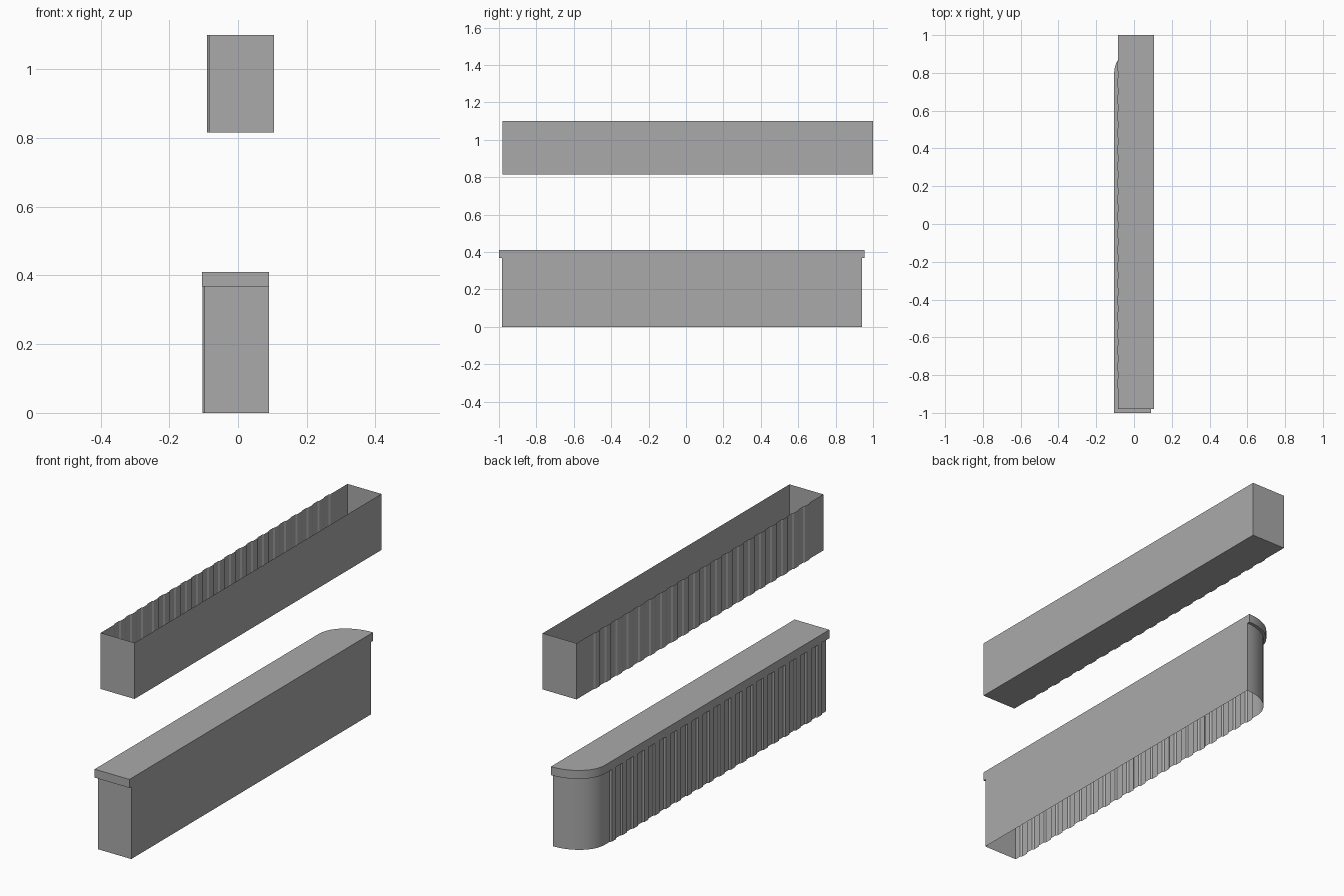
import bpy, bmesh, math

cube = bpy.data.objects.get("Cube")
if cube:
    bpy.data.objects.remove(cube, do_unlink=True)

grey = bpy.data.materials.new("plain_grey")
grey.use_nodes = True
colour = (0.4, 0.4, 0.4, 1)
grey.diffuse_color = colour
grey.node_tree.nodes["Principled BSDF"].inputs["Base Color"].default_value = colour


def ribs(x, depth, y_back, y_front, count):
    """Raised strips along the ribbed side, listed from back to front."""
    pitch = (y_back - y_front) / count
    points = []
    for i in range(count):
        y = y_back - i * pitch
        for along, out in ((0.2, 0), (0.3, depth), (0.7, depth), (0.8, 0)):
            points.append((x - out, y - along * pitch))
    return points


def rounded_back(x0, x1, y_start, y_end, steps=14):
    """Quarter ellipse from the square back corner round to the ribbed side."""
    points = []
    for i in range(steps + 1):
        a = math.pi / 2 * (1 - i / steps)
        points.append((x1 - (x1 - x0) * math.cos(a),
                       y_start + (y_end - y_start) * math.sin(a)))
    return points


def extrude_outline(name, outline, z0, z1, bottom, top):
    """Upright shell from an anticlockwise outline, with optional caps."""
    bm = bmesh.new()
    low = [bm.verts.new((x, y, z0)) for x, y in outline]
    high = [bm.verts.new((x, y, z1)) for x, y in outline]
    n = len(outline)
    for i in range(n):
        j = (i + 1) % n
        bm.faces.new((low[i], low[j], high[j], high[i]))
    if bottom:
        bm.faces.new(low[::-1])
    if top:
        bm.faces.new(high)
    mesh = bpy.data.meshes.new(name)
    bm.to_mesh(mesh)
    bm.free()
    mesh.materials.append(grey)
    obj = bpy.data.objects.new(name, mesh)
    bpy.context.collection.objects.link(obj)
    bpy.ops.object.select_all(action='DESELECT')
    obj.select_set(True)
    bpy.context.view_layer.objects.active = obj
    bpy.ops.object.shade_smooth_by_angle(angle=math.radians(25))
    return obj


# Open-topped tray with one ribbed long side
tray = [(-0.085, -0.98), (0.105, -0.98), (0.105, 1.0), (-0.085, 1.0)]
tray += ribs(-0.085, 0.005, 0.88, -0.89, 20)
extrude_outline("upper_tray", tray, 0.815, 1.10, True, False)

# Open-bottomed body with a rounded back and ribbed long side
body = [(-0.097, -0.985), (0.09, -0.985)]
body += rounded_back(-0.097, 0.09, 0.79, 0.94)
body += ribs(-0.097, 0.007, 0.77, -0.97, 20)
extrude_outline("lower_body", body, 0, 0.367, False, False)

# Overhanging lid on the body
lid = [(-0.105, -1.0), (0.09, -1.0)]
lid += rounded_back(-0.105, 0.09, 0.80, 0.955)
extrude_outline("lower_lid", lid, 0.367, 0.41, True, True)
